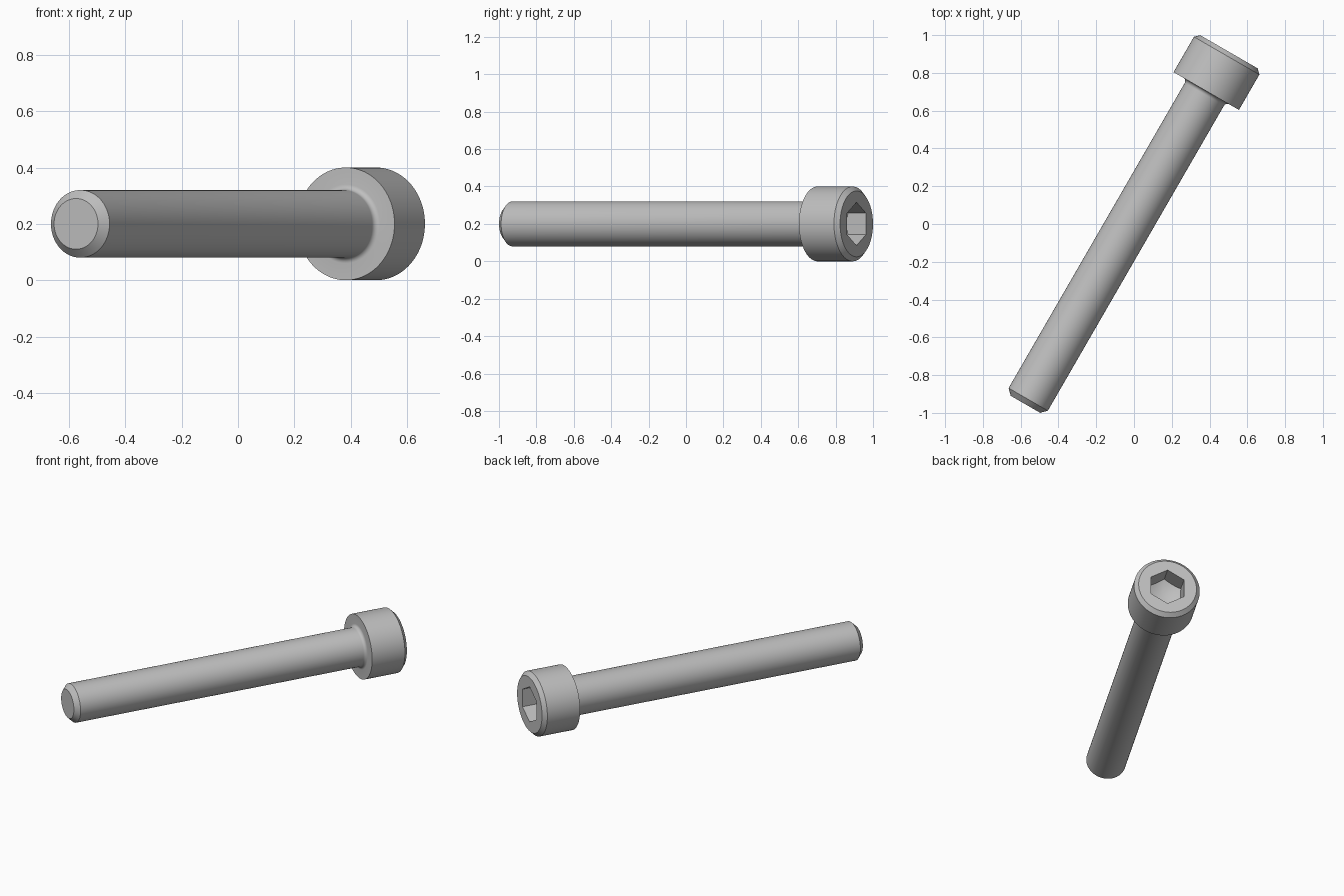
import bpy, bmesh, math
from mathutils import Vector

if "Cube" in bpy.data.objects:
    bpy.data.objects.remove(bpy.data.objects["Cube"], do_unlink=True)

steel = bpy.data.materials.new("grey steel")
steel.use_nodes = True
GREY = (0.52, 0.52, 0.52, 1)
steel.diffuse_color = GREY
steel.node_tree.nodes["Principled BSDF"].inputs["Base Color"].default_value = GREY

SHAFT_R, HEAD_R, HEAD_H, LENGTH = 0.12, 0.2, 0.24, 2.155
TIP_CHAMFER, RIM_CHAMFER, FILLET = 0.03, 0.024, 0.02
HEX_R, HEX_DEPTH = 0.1155, 0.11
UNDER = LENGTH - HEAD_H


def finish(bm, name):
    """Turn a bmesh into an object laid along the screw axis."""
    bmesh.ops.remove_doubles(bm, verts=bm.verts, dist=1e-5)
    bmesh.ops.recalc_face_normals(bm, faces=bm.faces)
    mesh = bpy.data.meshes.new(name)
    bm.to_mesh(mesh)
    bm.free()
    mesh.materials.append(steel)
    obj = bpy.data.objects.new(name, mesh)
    bpy.context.collection.objects.link(obj)
    obj.location = (-0.575, -0.9545, HEAD_R)
    obj.rotation_euler = (math.radians(-90), 0, math.radians(-30))
    return obj


# Screw body: chamfered tip, shaft, fillet under the head, chamfered head
profile = [(0, 0), (SHAFT_R - TIP_CHAMFER, 0), (SHAFT_R, TIP_CHAMFER)]
for i in range(7):
    a = math.radians(15 * i)
    profile.append((SHAFT_R + FILLET * (1 - math.cos(a)),
                    UNDER - FILLET * (1 - math.sin(a))))
profile += [(HEAD_R, UNDER), (HEAD_R, LENGTH - RIM_CHAMFER),
            (HEAD_R - RIM_CHAMFER, LENGTH), (0, LENGTH)]
bm = bmesh.new()
verts = [bm.verts.new((r, 0, z)) for r, z in profile]
edges = [bm.edges.new(pair) for pair in zip(verts, verts[1:])]
bmesh.ops.spin(bm, geom=verts + edges, cent=(0, 0, 0), axis=(0, 0, 1),
               angle=math.tau, steps=96)
screw = finish(bm, "socket_head_screw")

# Hexagonal socket cutter with a conical floor
corners = [Vector((HEX_R * math.cos(a), HEX_R * math.sin(a), 0))
           for a in (math.radians(90 + 60 * k) for k in range(6))]
ring = [corners[k].lerp(corners[(k + 1) % 6], j / 8)
        for k in range(6) for j in range(8)]
slope = math.tan(math.radians(30))
floor_z = LENGTH - HEX_DEPTH
bm = bmesh.new()
top = [bm.verts.new((p.x, p.y, LENGTH + 0.05)) for p in ring]
low = [bm.verts.new((p.x, p.y, floor_z - (HEX_R - p.length) * slope)) for p in ring]
apex = bm.verts.new((0, 0, floor_z - HEX_R * slope))
bm.faces.new(top)
for i in range(len(ring)):
    j = (i + 1) % len(ring)
    bm.faces.new((top[i], top[j], low[j], low[i]))
    bm.faces.new((low[i], low[j], apex))
cutter = finish(bm, "socket_cutter")
cutter.hide_render = True

# Cut the socket, then drop the cutter
bpy.context.view_layer.update()
cut = screw.modifiers.new("socket", "BOOLEAN")
cut.operation = "DIFFERENCE"
cut.solver = "EXACT"
cut.object = cutter
bpy.ops.object.select_all(action="DESELECT")
screw.select_set(True)
bpy.context.view_layer.objects.active = screw
bpy.ops.object.modifier_apply(modifier=cut.name)
bpy.data.objects.remove(cutter, do_unlink=True)
bpy.ops.object.shade_smooth_by_angle(angle=math.radians(28))
